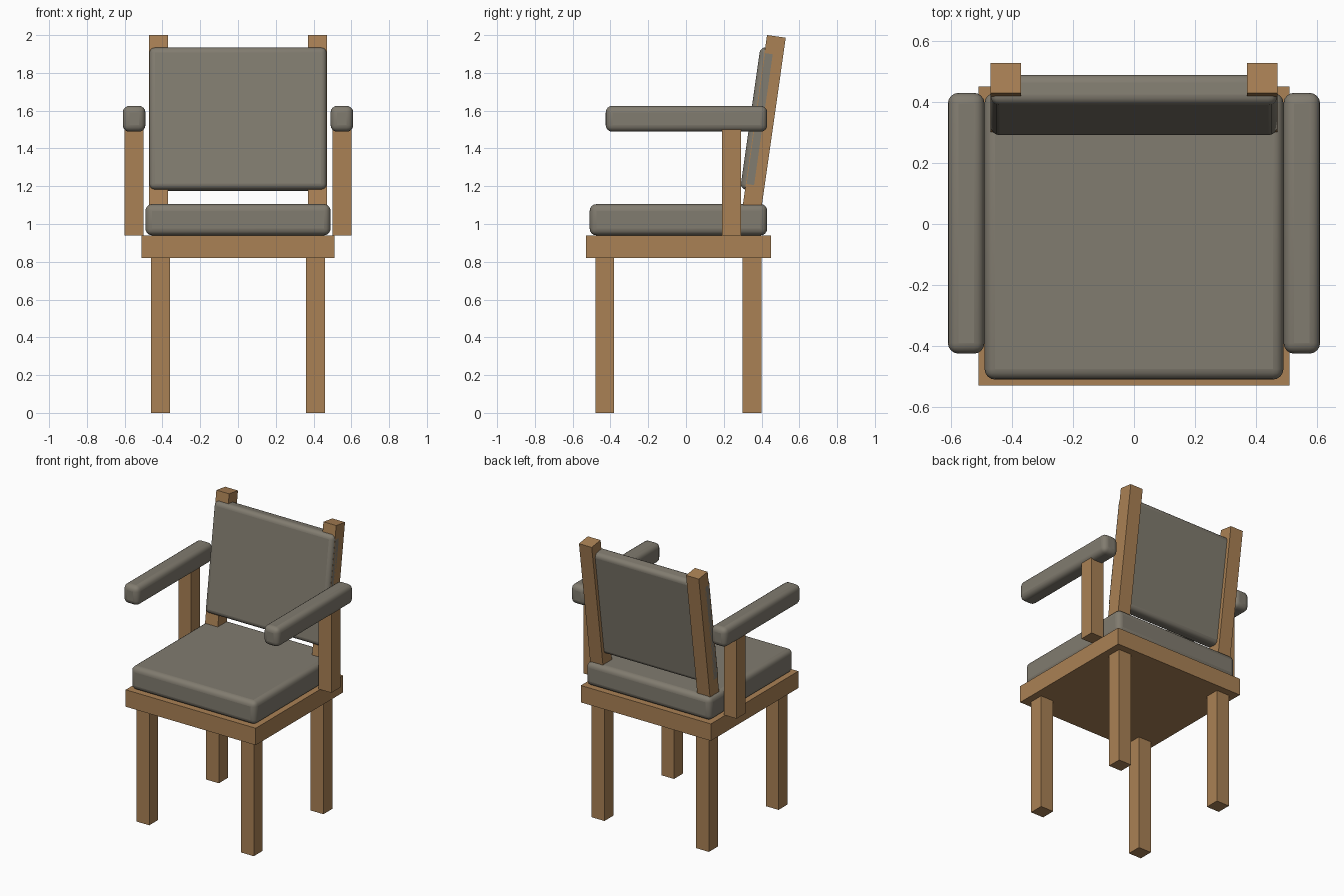
import bpy
from math import radians

if "Cube" in bpy.data.objects:
    bpy.data.objects.remove(bpy.data.objects["Cube"])


def material(name, color):
    m = bpy.data.materials.new(name)
    m.diffuse_color = (*color, 1)
    m.use_nodes = True
    m.node_tree.nodes["Principled BSDF"].inputs["Base Color"].default_value = m.diffuse_color
    return m


wood = material("wood", (0.40, 0.22, 0.09))
fabric = material("fabric", (0.22, 0.20, 0.16))


def box(name, center, size, mat, tilt=0, radius=0):
    """Box, optionally leaned back about x and rounded with a bevel."""
    bpy.ops.mesh.primitive_cube_add(size=1, location=center)
    ob = bpy.context.object
    ob.name = name
    ob.scale = size
    bpy.ops.object.transform_apply(location=False, rotation=False, scale=True)
    ob.rotation_euler.x = -radians(tilt)
    ob.data.materials.append(mat)
    if radius:
        bev = ob.modifiers.new("rounding", 'BEVEL')
        bev.width = radius
        bev.segments = 4
        bpy.ops.object.shade_smooth_by_angle(angle=radians(35))
    return ob


LEAN = 8.1

# Seat frame and cushion
box("seat_frame", (0, -0.04, 0.88), (1.02, 0.98, 0.12), wood)
box("seat_cushion", (0, -0.04, 1.0225), (0.98, 0.94, 0.165), fabric, radius=0.035)

# Leaning back cushion
box("back_cushion", (0, 0.39, 1.555), (0.94, 0.10, 0.76), fabric, LEAN, 0.03)

# Mirrored parts
for s, side in ((-1, "left"), (1, "right")):
    box(f"front_leg_{side}", (s * 0.41, -0.43, 0.41), (0.10, 0.10, 0.82), wood)
    box(f"back_leg_{side}", (s * 0.41, 0.35, 0.41), (0.10, 0.10, 0.82), wood)
    box(f"back_post_{side}", (s * 0.42, 0.414, 1.54), (0.10, 0.10, 0.916), wood, LEAN)
    box(f"arm_post_{side}", (s * 0.55, 0.24, 1.22), (0.10, 0.10, 0.56), wood)
    box(f"armrest_{side}", (s * 0.55, 0.0025, 1.557), (0.12, 0.855, 0.137), fabric, radius=0.035)
